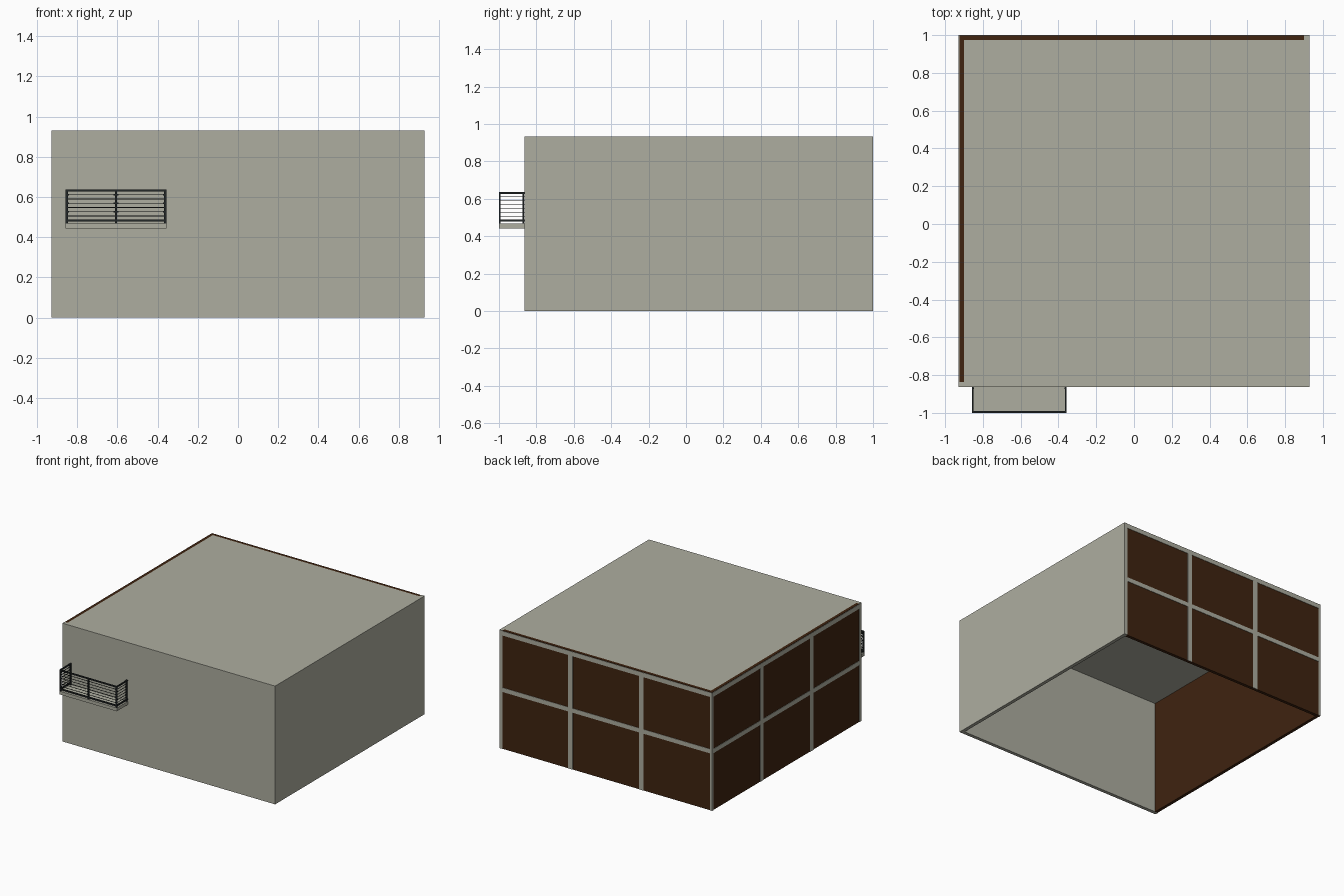
import bpy, bmesh
from mathutils import Vector

if "Cube" in bpy.data.objects:
    bpy.data.objects.remove(bpy.data.objects["Cube"])


def mat(name, col):
    m = bpy.data.materials.new(name)
    m.diffuse_color = (*col, 1)
    m.use_nodes = True
    m.node_tree.nodes["Principled BSDF"].inputs["Base Color"].default_value = m.diffuse_color
    return m


CONCRETE = mat("warm grey plaster", (0.42, 0.42, 0.35))
GLASS = mat("dark brown panel", (0.05, 0.017, 0.005))
METAL = mat("charcoal metal", (0.017, 0.021, 0.022))


def boxes(name, material, spans):
    """One object made of axis-aligned boxes (x0, x1, y0, y1, z0, z1)."""
    bm = bmesh.new()
    for x0, x1, y0, y1, z0, z1 in spans:
        lo, hi = Vector((x0, y0, z0)), Vector((x1, y1, z1))
        for v in bmesh.ops.create_cube(bm, size=1)["verts"]:
            v.co = Vector(((lo[i] + hi[i]) / 2 + v.co[i] * (hi[i] - lo[i])) for i in range(3))
    me = bpy.data.meshes.new(name)
    bm.to_mesh(me)
    bm.free()
    me.materials.append(material)
    ob = bpy.data.objects.new(name, me)
    bpy.context.collection.objects.link(ob)
    return ob


X, YF, YB, H, T = 0.928, -0.863, 1.0, 0.932, 0.027   # shell extents, wall thickness
P = 0.003                                           # frame relief

# Solid walls and roof, open underneath
boxes("front_wall", CONCRETE, [(-X, X - T, YF, YF + T, 0, H - T)])
boxes("right_wall", CONCRETE, [(X - T, X, YF, YB, 0, H - T)])
boxes("roof", CONCRETE, [(-X + T, X, YF + T, YB - T, H - T, H),
                         (-X, X, YF, YF + T, H - T, H),
                         (X - T, X, YB - T, YB, H - T, H)])

# Brown panel walls
boxes("back_panel", GLASS, [(-X + P, X - T, YB - T, YB - P, 0, H)])
boxes("left_panel", GLASS, [(-X + P, -X + T, YF + T, YB - T, 0, H)])

# Grid frames laid on the panel walls: top bar, middle bar, uprights at thirds
BAR, TOP = 0.04, H - 0.003
MID = H / 2


def grid(a0, a1, place):
    spans = [place(a0, a1, TOP - 0.035, TOP), place(a0, a1, MID - 0.017, MID + 0.017)]
    for i in range(4):
        c = a0 + (a1 - a0) * i / 3
        spans.append(place(max(a0, c - BAR / 2), min(a1, c + BAR / 2), 0, TOP))
    return spans


boxes("back_frame", CONCRETE,
      grid(-X, X, lambda a, b, z0, z1: (a, b, YB - P - 0.002, YB, z0, z1)))
boxes("left_frame", CONCRETE,
      grid(YF, YB, lambda a, b, z0, z1: (-X, -X + P + 0.002, a, b, z0, z1)))

# Balcony slab
BX0, BX1, BY = -0.858, -0.357, -1.0
boxes("balcony_slab", CONCRETE, [(BX0, BX1, BY, YF, 0.442, 0.468)])

# Railing posts
W, Z0, Z1 = 0.011, 0.468, 0.637
mid = (BX0 + BX1) / 2
posts = [(x, x + W, y, y + W * 0.8, Z0, Z1)
         for x in (BX0, BX1 - W) for y in (BY, YF - W)]
posts.append((mid - W / 2, mid + W / 2, BY, BY + W * 0.8, Z0, Z1))
boxes("railing_posts", METAL, posts)


# Rails run along the front and both sides
def run(z, h, w):
    inset = (0.009 - w) / 2
    spans = [(BX0, BX1, BY + inset, BY + inset + w, z - h / 2, z + h / 2)]
    for x in (BX0 + inset, BX1 - inset - w):
        spans.append((x, x + w, BY, YF, z - h / 2, z + h / 2))
    return spans


boxes("railing_rails", METAL, run(0.632, 0.01, 0.009) + run(0.484, 0.01, 0.009))
wires = []
for i in range(1, 7):
    wires += run(0.484 + 0.148 * i / 7, 0.003, 0.003)
boxes("railing_wires", METAL, wires)

# Small wire clamps beside the front posts
clamps = []
for i in range(1, 7):
    z = 0.484 + 0.148 * i / 7
    for x in (BX0 + W, mid - W / 2 - 0.006, mid + W / 2, BX1 - W - 0.006):
        clamps.append((x, x + 0.006, BY + 0.001, BY + 0.007, z - 0.003, z + 0.003))
boxes("wire_clamps", METAL, clamps)
